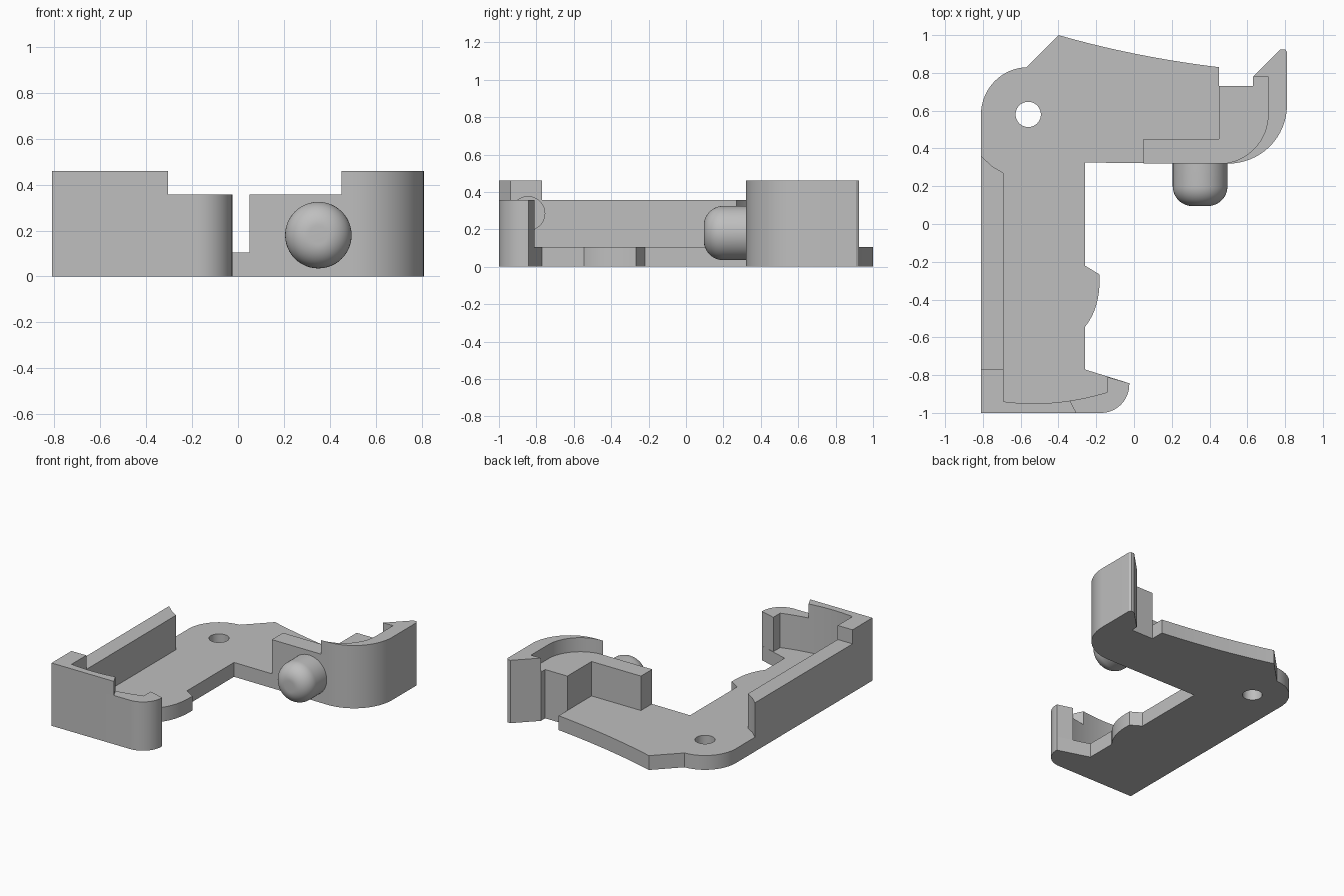
import bpy, bmesh
from math import sin, cos, pi, radians
from mathutils import Matrix, Vector

cube = bpy.data.objects.get("Cube")
if cube:
    bpy.data.objects.remove(cube, do_unlink=True)

FLOOR, WALL, RIM = 0.105, 0.357, 0.46

grey = bpy.data.materials.new("plain_grey")
grey.use_nodes = True
colour = (0.52, 0.52, 0.52, 1)
grey.diffuse_color = colour
grey.node_tree.nodes["Principled BSDF"].inputs["Base Color"].default_value = colour


def arc(cx, cy, r, start, end, n=16):
    angles = [radians(start + (end - start) * i / n) for i in range(n + 1)]
    return [(cx + r * cos(a), cy + r * sin(a)) for a in angles]


def bezier(p, c, q, n=14):
    ts = [i / n for i in range(n + 1)]
    return [tuple((1 - t) ** 2 * p[k] + 2 * t * (1 - t) * c[k] + t * t * q[k]
                  for k in (0, 1)) for t in ts]


def finish(name, bm):
    bmesh.ops.recalc_face_normals(bm, faces=bm.faces)
    mesh = bpy.data.meshes.new(name)
    bm.to_mesh(mesh)
    bm.free()
    mesh.materials.append(grey)
    obj = bpy.data.objects.new(name, mesh)
    bpy.context.collection.objects.link(obj)
    return obj


def prism(name, outline, z0, z1):
    bm = bmesh.new()
    face = bm.faces.new([bm.verts.new((x, y, z0)) for x, y in outline])
    ext = bmesh.ops.extrude_face_region(bm, geom=[face])
    verts = [g for g in ext["geom"] if isinstance(g, bmesh.types.BMVert)]
    bmesh.ops.translate(bm, verts=verts, vec=(0, 0, z1 - z0))
    return finish(name, bm)


def drill(target, centre, radius, depth, axis):
    """Cut a round hole along an axis, then discard the cutter."""
    bm = bmesh.new()
    turn = Vector((0, 0, 1)).rotation_difference(Vector(axis)).to_matrix().to_4x4()
    bmesh.ops.create_cone(bm, cap_ends=True, segments=40, radius1=radius, radius2=radius,
                          depth=depth, matrix=Matrix.Translation(centre) @ turn)
    cutter = finish("hole_cutter", bm)
    cutter.hide_render = True
    mod = target.modifiers.new("hole", "BOOLEAN")
    mod.operation, mod.solver, mod.object = "DIFFERENCE", "EXACT", cutter
    bpy.context.view_layer.objects.active = target
    bpy.ops.object.modifier_apply(modifier=mod.name)
    bpy.data.objects.remove(cutter, do_unlink=True)


# Shared outline pieces
hook_nose = arc(-0.175, -0.85, 0.15, -90, 0) + [(-0.025, -0.843)]
latch_back = arc(0.5, 0.63, 0.31, -90, 0) + [
    (0.81, 0.91), (0.8, 0.925), (0.775, 0.925), (0.63, 0.78)]
pocket = bezier((-0.14, -0.89), (-0.42, -0.975), (-0.69, -0.94))

# Flat base plate with a cam bump and a pivot hole
base = prism("base_plate",
             [(-0.81, -1)] + hook_nose + [(-0.26, -0.77)]
             + bezier((-0.26, -0.545), (-0.175, -0.44), (-0.183, -0.267))
             + [(-0.26, -0.22), (-0.26, 0.325)]
             + latch_back + [(0.63, 0.73), (0.45, 0.73)]
             + bezier((0.45, 0.83), (0, 0.885), (-0.4, 1))
             + arc(-0.56, 0.58, 0.25, 92, 180), 0, FLOOR)
drill(base, (-0.56, 0.58, FLOOR / 2), 0.067, 1, (0, 0, 1))

# Long side wall that turns into the hooked end wall
wall = prism("side_and_end_wall",
             [(-0.81, -1)] + hook_nose + [(-0.14, -0.81)] + pocket
             + [(-0.69, 0.27), (-0.75, 0.305), (-0.81, 0.36)], FLOOR, WALL)

# Raised corner on the end wall
cap = prism("raised_corner",
            [(-0.81, -1), (-0.305, -1)] + [p for p in pocket if p[0] < -0.3]
            + [(-0.69, -0.77), (-0.81, -0.77)], WALL, RIM)

# Shallow round socket in the inner face of the side wall
for part in (wall, cap):
    drill(part, (-0.69, -0.845, 0.285), 0.09, 0.04, (1, 0, 0))

# Latch block and the curved rim standing on it
latch = prism("latch_block",
              [(0.05, 0.32)] + latch_back
              + [(0.63, 0.73), (0.45, 0.73), (0.45, 0.45), (0.05, 0.45)], FLOOR, WALL)
rim = prism("latch_rim",
            [(0.45, 0.32)] + latch_back + [(0.71, 0.78)]
            + arc(0.45, 0.58, 0.26, 0, -86), WALL, RIM)

# Rounded button: a filleted profile spun about its axis
bm = bmesh.new()
profile = [(0.145, 0.34)] + arc(0.04, 0.2, 0.105, 0, -90) + [(0, 0.095)]
verts = [bm.verts.new((0.35 + r, y, 0.18)) for r, y in profile]
edges = [bm.edges.new(pair) for pair in zip(verts, verts[1:])]
bmesh.ops.spin(bm, geom=verts + edges, cent=(0.35, 0, 0.18), axis=(0, 1, 0),
               angle=2 * pi, steps=48)
bmesh.ops.remove_doubles(bm, verts=bm.verts, dist=0.0005)
button = finish("round_button", bm)

# Smooth the curves and keep the corners crisp
bpy.ops.object.select_all(action="DESELECT")
for part in (base, wall, cap, latch, rim, button):
    part.select_set(True)
bpy.context.view_layer.objects.active = base
bpy.ops.object.shade_smooth_by_angle(angle=radians(25))
